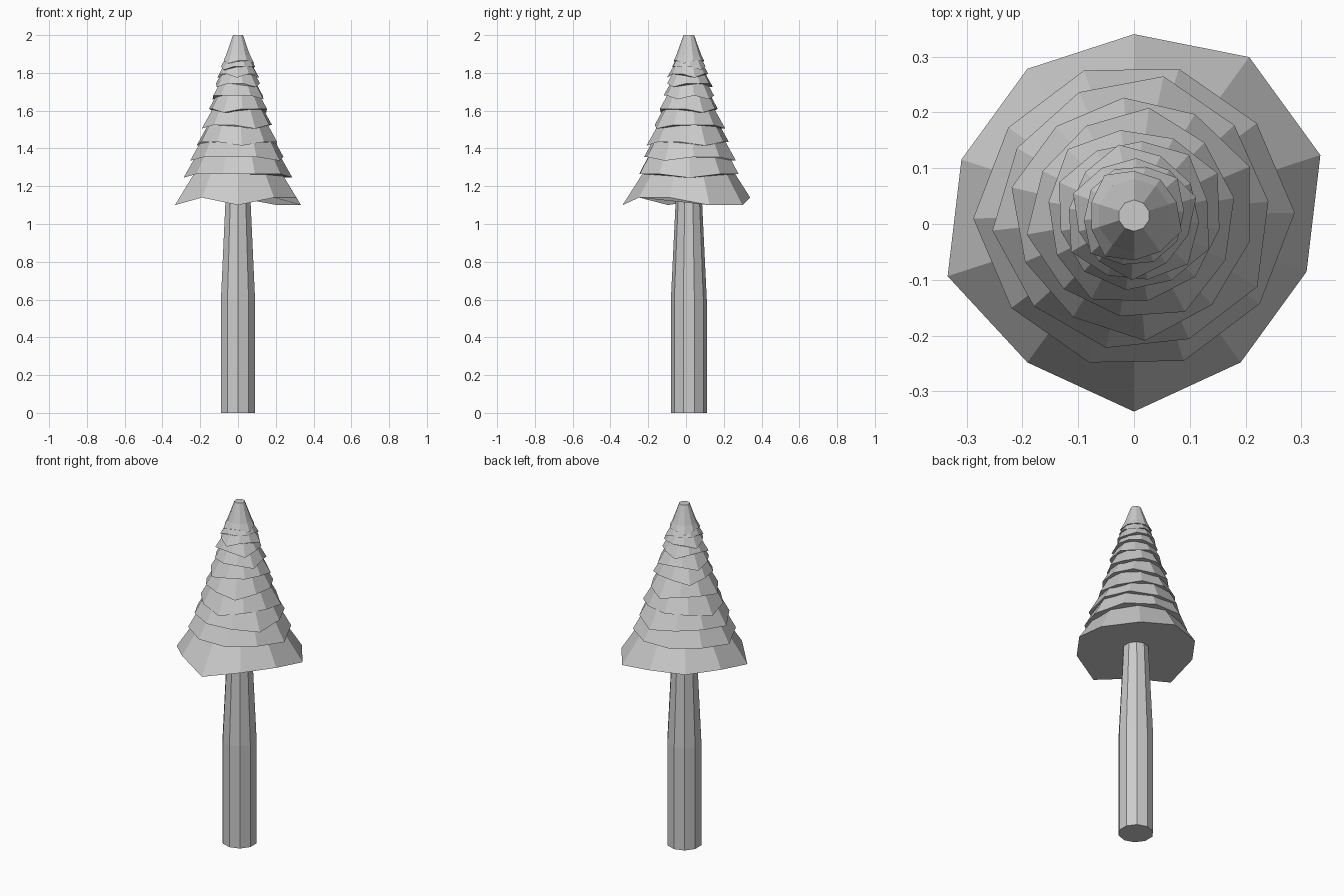
import bpy, bmesh
from math import cos, sin, radians

cube = bpy.data.objects.get("Cube")
if cube:
    bpy.data.objects.remove(cube, do_unlink=True)

SIDES = 10
CENTRE_Y = 0.015

grey = bpy.data.materials.new("plain grey")
grey.use_nodes = True
colour = (0.6, 0.6, 0.6, 1)
grey.diffuse_color = colour
grey.node_tree.nodes["Principled BSDF"].inputs["Base Color"].default_value = colour


def stack(name, rings, turn=90, droops=(), drop=0.0):
    """Closed flat-faced solid from (radius, height) rings, low to high.
    Corners listed in droops of the lowest ring are pulled out and down."""
    bm = bmesh.new()
    loops = []
    for level, (radius, z) in enumerate(rings):
        loop = []
        for i in range(SIDES):
            a = radians(turn + i * 360 / SIDES)
            pull = drop if level == 0 and i in droops else 0
            r = radius + pull * 0.65
            loop.append(bm.verts.new((r * cos(a), CENTRE_Y + r * sin(a), z - pull)))
        loops.append(loop)
    for low, high in zip(loops, loops[1:]):
        for i in range(SIDES):
            j = (i + 1) % SIDES
            bm.faces.new((low[i], low[j], high[j], high[i]))
    bm.faces.new(loops[0][::-1])
    bm.faces.new(loops[-1])
    mesh = bpy.data.meshes.new(name)
    bm.to_mesh(mesh)
    bm.free()
    mesh.materials.append(grey)
    obj = bpy.data.objects.new(name, mesh)
    bpy.context.collection.objects.link(obj)
    return obj


# Trunk: straight below, tapering above
stack("trunk", [(0.095, 0), (0.095, 0.6), (0.068, 1.16)])

# Lowest skirt of branches with four long drooping corners
stack("branch_skirt", [(0.325, 1.14), (0.21, 1.32)], 90, (3, 5, 8, 9), 0.04)

# Overlapping branch tiers: radius, bottom height, turn, drooping corners
tiers = [
    (0.275, 1.265, 1, (0, 5)),
    (0.242, 1.355, 6, (2, 5, 9)),
    (0.212, 1.435, 23, (0, 4, 7)),
    (0.182, 1.525, 10, (2, 5, 8)),
    (0.155, 1.61, 27, (0, 3, 6)),
    (0.134, 1.68, 12, (1, 4, 9)),
    (0.117, 1.745, 30, (2, 5, 8)),
    (0.103, 1.795, 16, (0, 4, 7)),
    (0.09, 1.835, 5, (1, 6)),
]
for n, (radius, z, turn, droops) in enumerate(tiers, 1):
    height = 0.4 * radius + 0.03
    stack(f"branch_tier_{n}", [(radius, z), (radius - 0.55 * height, z + height)],
          turn, droops, 0.02)

# Blunt tip
stack("tree_tip", [(0.08, 1.865), (0.066, 1.895), (0.028, 2.0)], 90, (1, 4, 7), 0.015)
